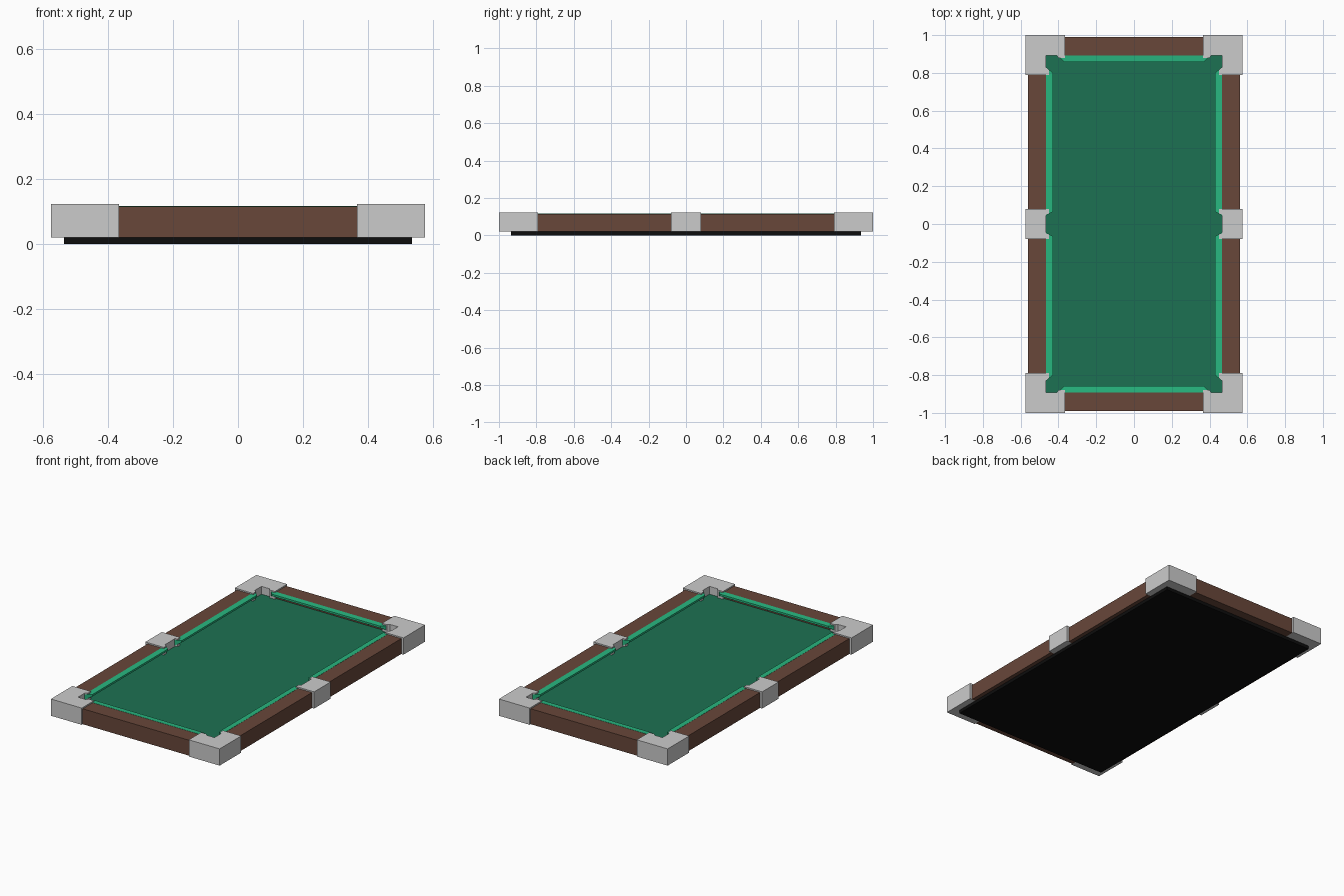
import bpy, bmesh

if "Cube" in bpy.data.objects:
    bpy.data.objects.remove(bpy.data.objects["Cube"])


def material(name, rgb):
    m = bpy.data.materials.new(name)
    m.diffuse_color = (*rgb, 1)
    m.use_nodes = True
    m.node_tree.nodes["Principled BSDF"].inputs["Base Color"].default_value = m.diffuse_color
    return m


BLACK = material("black", (0.004, 0.004, 0.004))
WOOD = material("brown_wood", (0.138, 0.063, 0.042))
CLOTH = material("dark_green_cloth", (0.012, 0.165, 0.084))
CUSHION = material("light_green_cloth", (0.021, 0.474, 0.216))


def loft(name, ring_a, ring_b, mat=None):
    """Closed solid between two matching rings of 3D points."""
    bm = bmesh.new()
    a = [bm.verts.new(p) for p in ring_a]
    b = [bm.verts.new(p) for p in ring_b]
    bm.faces.new(a)
    bm.faces.new(b[::-1])
    n = len(a)
    for i in range(n):
        j = (i + 1) % n
        bm.faces.new((a[i], b[i], b[j], a[j]))
    bmesh.ops.recalc_face_normals(bm, faces=bm.faces)
    mesh = bpy.data.meshes.new(name)
    bm.to_mesh(mesh)
    bm.free()
    ob = bpy.data.objects.new(name, mesh)
    bpy.context.collection.objects.link(ob)
    if mat:
        mesh.materials.append(mat)
    return ob


def prism(name, outline, z0, z1, mat=None):
    return loft(name, [(x, y, z0) for x, y in outline],
                [(x, y, z1) for x, y in outline], mat)


def box(name, x0, x1, y0, y1, z0, z1, mat=None):
    return prism(name, [(x0, y0), (x1, y0), (x1, y1), (x0, y1)], z0, z1, mat)


# Base and playing surface
box("base", -0.535, 0.535, -0.935, 0.935, 0, 0.02, BLACK)
box("playing_surface", -0.465, 0.465, -0.893, 0.893, 0.02, 0.075, CLOTH)

# Cushion cross-section: distance in from the rail, height
SECTION = [(0, 0.116), (0.035, 0.114), (0.035, 0.102), (0, 0.082)]
DEPTH = 0.035


def cushion_ring(end_back, end_nose):
    """Mitred end: (distance along, distance inward, height)."""
    return [(end_back + (end_nose - end_back) * d / DEPTH, d, z) for d, z in SECTION]


# Pocket corner outline, cut away on the inside for the pocket mouth
CORNER = [(0.575, 1.0), (0.365, 1.0), (0.365, 0.88), (0.40, 0.88),
          (0.41, 0.893), (0.465, 0.893), (0.465, 0.83), (0.45, 0.815),
          (0.45, 0.79), (0.575, 0.79)]
# Side pocket outline
SIDE = [(0.575, -0.08), (0.575, 0.08), (0.45, 0.08), (0.45, 0.055),
        (0.465, 0.05), (0.465, -0.05), (0.45, -0.055), (0.45, -0.08)]

for sx, side in ((-1, "left"), (1, "right")):
    prism(f"side_pocket_{side}", [(sx * x, y) for x, y in SIDE], 0.02, 0.123)
    for sy, end in ((-1, "front"), (1, "back")):
        prism(f"corner_pocket_{end}_{side}",
              [(sx * x, sy * y) for x, y in CORNER], 0.02, 0.123)
        # Long rails and their cushions
        xs = sorted((sx * 0.465, sx * 0.56))
        ys = sorted((sy * 0.08, sy * 0.79))
        box(f"long_rail_{end}_{side}", *xs, *ys, 0.02, 0.115, WOOD)
        rings = [[(sx * (0.465 - d), sy * t, z) for t, d, z in cushion_ring(*e)]
                 for e in ((0.045, 0.065), (0.83, 0.80))]
        loft(f"long_cushion_{end}_{side}", *rings, CUSHION)

# Short rails and their cushions
for sy, end in ((-1, "front"), (1, "back")):
    ys = sorted((sy * 0.893, sy * 0.99))
    box(f"short_rail_{end}", -0.365, 0.365, *ys, 0.02, 0.115, WOOD)
    rings = [[(s * t, sy * (0.893 - d), z) for t, d, z in cushion_ring(0.405, 0.37)]
             for s in (-1, 1)]
    loft(f"short_cushion_{end}", *rings, CUSHION)
